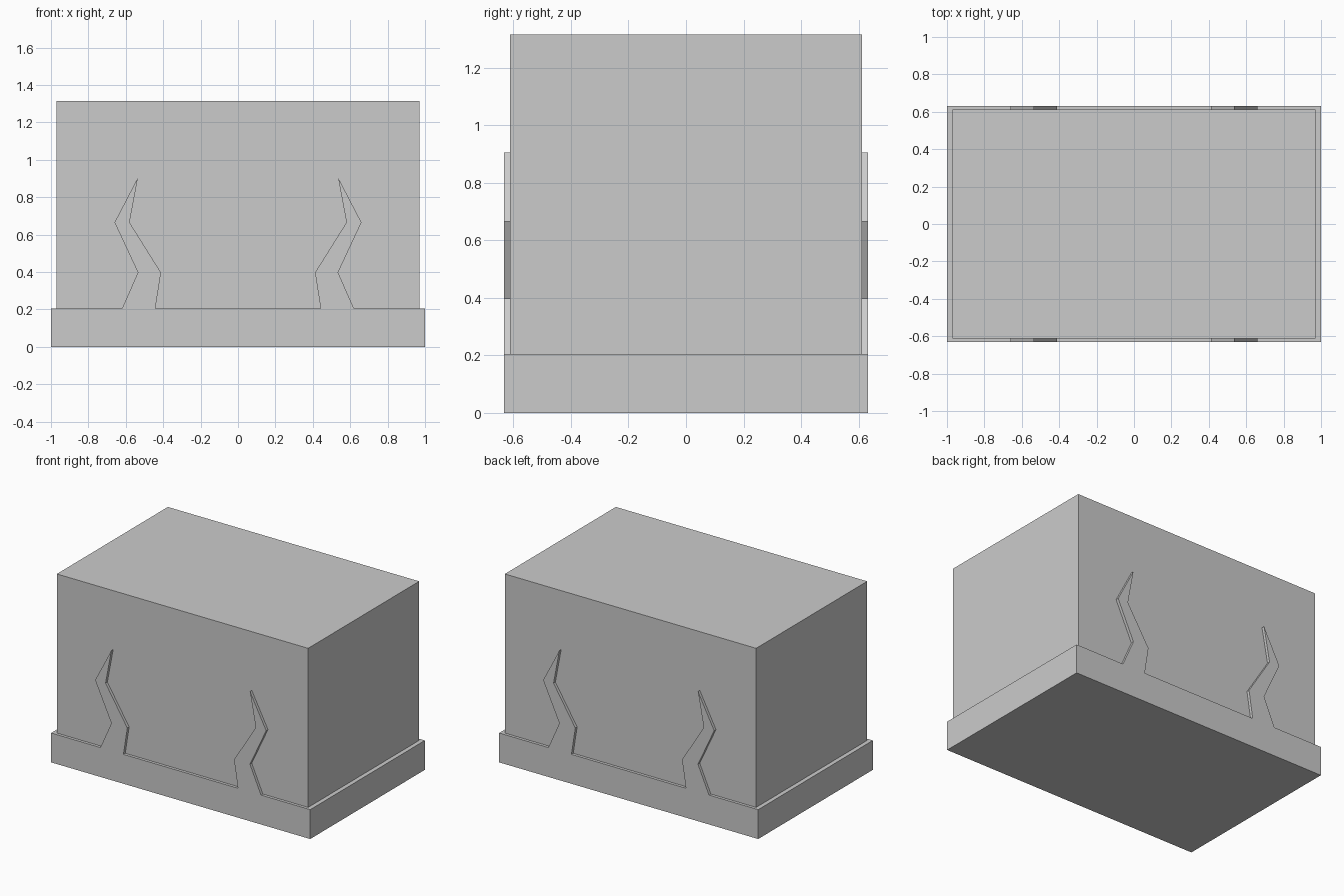
import bpy, bmesh

if "Cube" in bpy.data.objects:
    bpy.data.objects.remove(bpy.data.objects["Cube"])

BASE_TOP = 0.205


def make_prism(name, profile, half_depth):
    """Extrude an x-z outline through y, centred on y = 0."""
    bm = bmesh.new()
    face = bm.faces.new([bm.verts.new((x, -half_depth, z)) for x, z in profile])
    out = bmesh.ops.extrude_face_region(bm, geom=[face])
    verts = [v for v in out["geom"] if isinstance(v, bmesh.types.BMVert)]
    bmesh.ops.translate(bm, vec=(0, 2 * half_depth, 0), verts=verts)
    bmesh.ops.recalc_face_normals(bm, faces=bm.faces[:])
    mesh = bpy.data.meshes.new(name)
    bm.to_mesh(mesh)
    bm.free()
    obj = bpy.data.objects.new(name, mesh)
    bpy.context.collection.objects.link(obj)
    return obj


# Plinth outline with a jagged tongue rising on each side
tongue = [(0.62, BASE_TOP), (0.535, 0.397), (0.66, 0.665), (0.535, 0.905),
          (0.58, 0.665), (0.412, 0.397), (0.442, BASE_TOP)]
right = [(1, 0), (1, BASE_TOP)] + tongue
left = [(-x, z) for x, z in reversed(right)]
block = make_prism("block_with_plinth", right + left, 0.632)

# Main box, rising out of the plinth
body = make_prism("body", [(-0.97, 0.1), (0.97, 0.1), (0.97, 1.315), (-0.97, 1.315)], 0.612)

# Fuse both parts into one clean outer skin
union = block.modifiers.new("fuse_body", "BOOLEAN")
union.operation = "UNION"
union.solver = "EXACT"
union.object = body
bpy.context.view_layer.objects.active = block
block.select_set(True)
bpy.ops.object.modifier_apply(modifier=union.name)
bpy.data.objects.remove(body)
